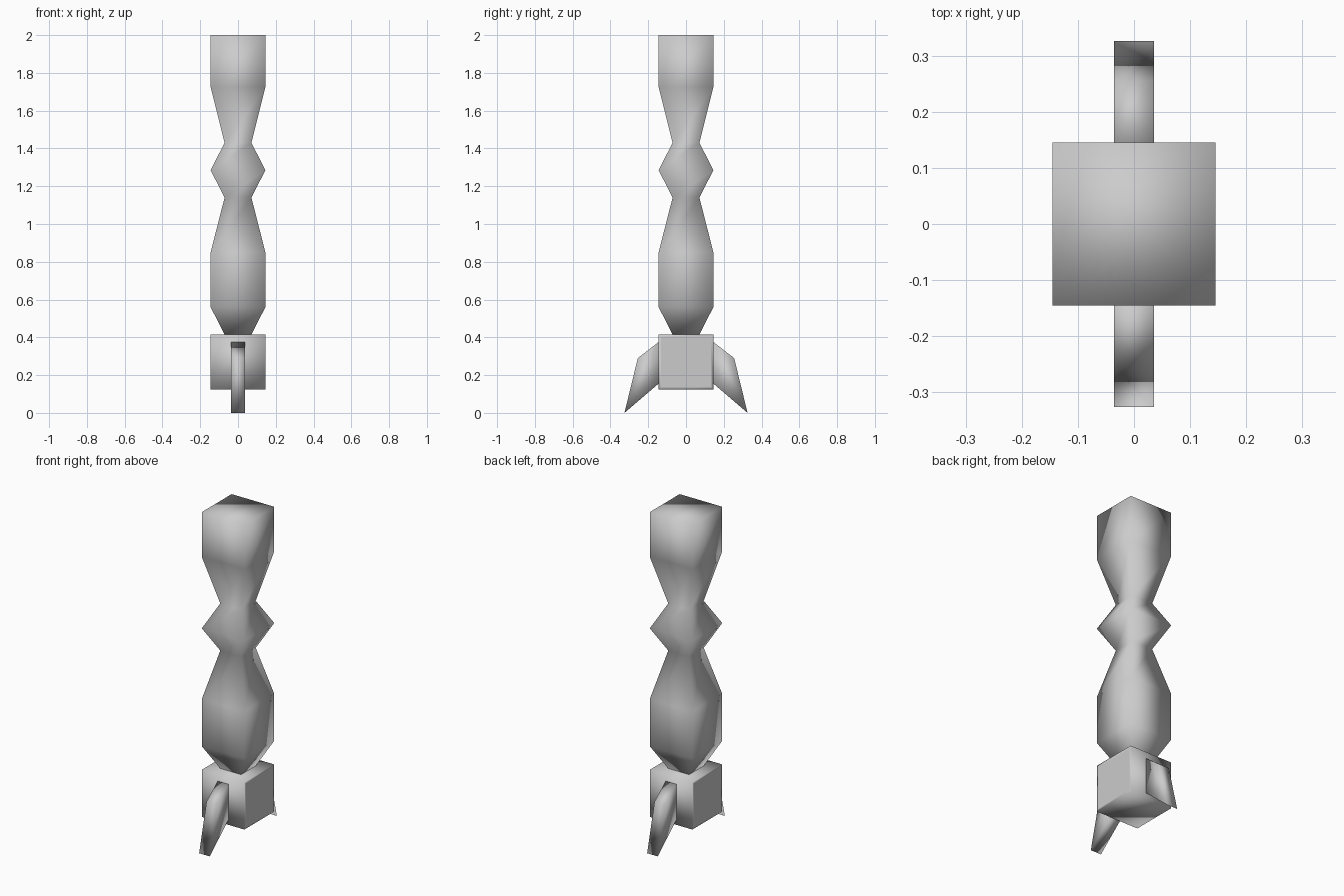
import bpy, bmesh

if "Cube" in bpy.data.objects:
    bpy.data.objects.remove(bpy.data.objects["Cube"])

HALF, WAIST = 0.145, 0.071


def finish(bm, name):
    bmesh.ops.recalc_face_normals(bm, faces=bm.faces)
    for f in bm.faces:
        f.smooth = True
    mesh = bpy.data.meshes.new(name)
    bm.to_mesh(mesh)
    bm.free()
    obj = bpy.data.objects.new(name, mesh)
    bpy.context.collection.objects.link(obj)
    return obj


def square_ring(bm, half, z):
    return [bm.verts.new((sx * half, sy * half, z))
            for sx, sy in ((-1, -1), (1, -1), (1, 1), (-1, 1))]


# Shaft: square sections lofted along a pinched profile (z, half width)
profile = [(0.415, WAIST), (0.56, HALF), (0.85, HALF), (1.14, WAIST),
           (1.285, HALF), (1.43, WAIST), (1.725, HALF), (2.0, HALF)]
bm = bmesh.new()
rings = [square_ring(bm, h, z) for z, h in profile]
for a, b in zip(rings, rings[1:]):
    for i in range(4):
        j = (i + 1) % 4
        bm.faces.new((a[i], a[j], b[j], b[i]))
bm.faces.new(rings[-1])
bm.faces.new(rings[0][::-1])
finish(bm, "shaft")

# Base block with a flush inset panel on each x side
bm = bmesh.new()
bmesh.ops.create_cube(bm, size=2 * HALF)
bmesh.ops.translate(bm, verts=bm.verts, vec=(0, 0, 0.27))
bmesh.ops.recalc_face_normals(bm, faces=bm.faces)
sides = [f for f in bm.faces if abs(f.normal.x) > 0.9]
bmesh.ops.inset_individual(bm, faces=sides, thickness=0.02)
finish(bm, "base_block")

# Fins: side profile (y, z) extruded in x, mirrored front to back
bm = bmesh.new()
outline = [(0.145, 0.375), (0.255, 0.29), (0.326, 0.0), (0.145, 0.155)]
face = bm.faces.new([bm.verts.new((-0.036, y, z)) for y, z in outline])
ext = bmesh.ops.extrude_face_region(bm, geom=[face], use_keep_orig=True)
moved = [g for g in ext["geom"] if isinstance(g, bmesh.types.BMVert)]
bmesh.ops.translate(bm, verts=moved, vec=(0.072, 0, 0))
fins = finish(bm, "fins")
mirror = fins.modifiers.new("Mirror", 'MIRROR')
mirror.use_axis = (False, True, False)
mirror.use_mirror_merge = False
